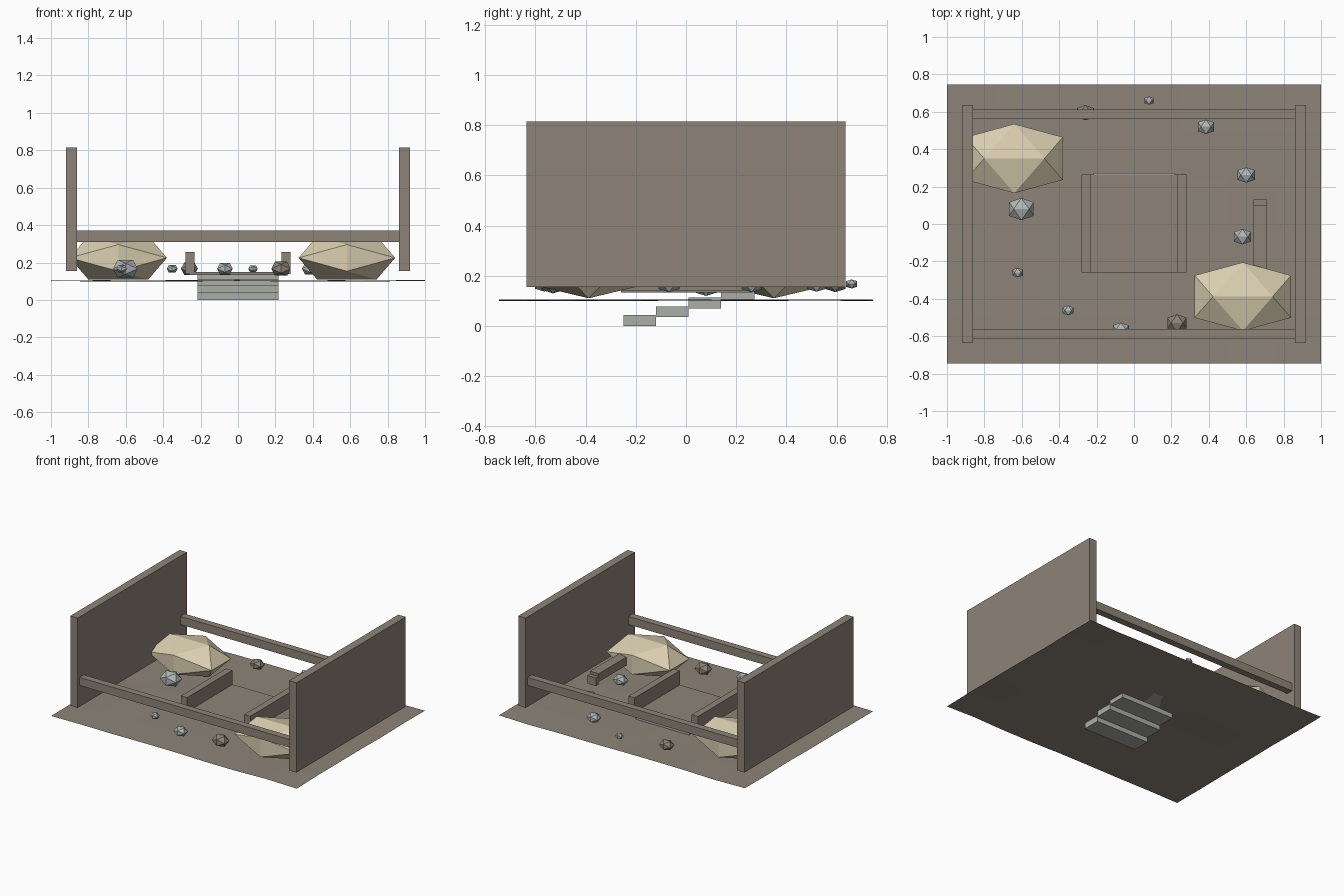
import bpy, bmesh, math, random

if "Cube" in bpy.data.objects:
    bpy.data.objects.remove(bpy.data.objects["Cube"])

random.seed(3)


def material(name, r, g, b):
    m = bpy.data.materials.new(name)
    m.diffuse_color = (*[(c / 255) ** 2.2 for c in (r, g, b)], 1)
    m.use_nodes = True
    m.node_tree.nodes["Principled BSDF"].inputs["Base Color"].default_value = m.diffuse_color
    return m


BROWN = material("earth_brown", 140, 131, 119)
SAND = material("sand", 218, 206, 175)
GREY = material("pebble_grey", 174, 180, 180)
STEP = material("step_grey", 170, 173, 166)


def finish(name, bm, mat):
    bmesh.ops.recalc_face_normals(bm, faces=bm.faces)
    me = bpy.data.meshes.new(name)
    bm.to_mesh(me)
    bm.free()
    me.materials.append(mat)
    ob = bpy.data.objects.new(name, me)
    bpy.context.collection.objects.link(ob)
    return ob


def box(name, x, y, z, mat):
    """Box from three (low, high) ranges."""
    bm = bmesh.new()
    bmesh.ops.create_cube(bm, size=1)
    for v in bm.verts:
        for i, (lo, hi) in enumerate((x, y, z)):
            v.co[i] = hi if v.co[i] > 0 else lo
    return finish(name, bm, mat)


def rock(name, centre, half, mat, turn=0):
    """Icosahedron with a level edge on top, stretched to the given half sizes."""
    t = (1 + math.sqrt(5)) / 2
    bm = bmesh.new()
    for a in (-1, 1):
        for b in (-t, t):
            for co in ((a, 0, b), (0, b, a), (b, a, 0)):
                bm.verts.new([c / t * h for c, h in zip(co, half)])
    bmesh.ops.convex_hull(bm, input=bm.verts)
    ob = finish(name, bm, mat)
    ob.location = centre
    ob.rotation_euler.z = turn
    return ob


# Slightly uneven ground sheet
bm = bmesh.new()
bmesh.ops.create_grid(bm, x_segments=8, y_segments=6, size=1)
for v in bm.verts:
    v.co.y *= 0.745
    v.co.z = 0.102 + random.uniform(-0.004, 0.004)
ground = finish("ground", bm, BROWN)
for p in ground.data.polygons:
    p.use_smooth = False
if ground.data.polygons[0].normal.z < 0:
    ground.data.flip_normals()

# Side walls, cross beams and the rails beside the stair
for side, s in (("left", -1), ("right", 1)):
    box(side + "_wall", sorted((0.86 * s, 0.92 * s)), (-0.635, 0.635), (0.155, 0.815), BROWN)
    box(side + "_stair_rail", sorted((0.232 * s, 0.282 * s)), (-0.26, 0.265), (0.14, 0.255), BROWN)
for end, s in (("front", -1), ("back", 1)):
    box(end + "_beam", (-0.86, 0.86), sorted((0.562 * s, 0.612 * s)), (0.31, 0.37), BROWN)

# Landing slab over the stair
box("landing_slab", (-0.26, 0.26), (-0.26, 0.265), (0.132, 0.15), BROWN)

# Steps going down under the ground
for i in range(4):
    y, z = -0.25 + 0.13 * i, 0.035 * i
    box("step_%d" % (i + 1), (-0.217, 0.217), (y, y + 0.13 + (0.004 if i == 3 else 0)),
        (z, z + 0.043), STEP)

# Small bench by the right wall
box("bench_seat", (0.64, 0.712), (-0.28, 0.10), (0.20, 0.26), BROWN)
box("bench_end", (0.64, 0.712), (0.10, 0.13), (0.18, 0.24), BROWN)

# Two large sandy boulders
rock("back_boulder", (-0.64, 0.35, 0.225), (0.26, 0.185, 0.115), SAND)
rock("front_boulder", (0.582, -0.388, 0.225), (0.258, 0.183, 0.115), SAND)

# Ring of pebbles: x, y, size
pebbles = [(0.08, 0.66, 0.025), (0.385, 0.52, 0.043), (0.60, 0.262, 0.046),
           (0.58, -0.068, 0.046), (0.23, -0.53, 0.052), (-0.07, -0.565, 0.042),
           (-0.352, -0.462, 0.029), (-0.622, -0.26, 0.028), (-0.602, 0.08, 0.066),
           (-0.26, 0.595, 0.045)]
for i, (x, y, r) in enumerate(pebbles):
    rock("pebble_%d" % (i + 1), (x, y, 0.167), (r, r * 0.9, r * 0.72),
         BROWN if i in (4, 9) else GREY, 0.0)
